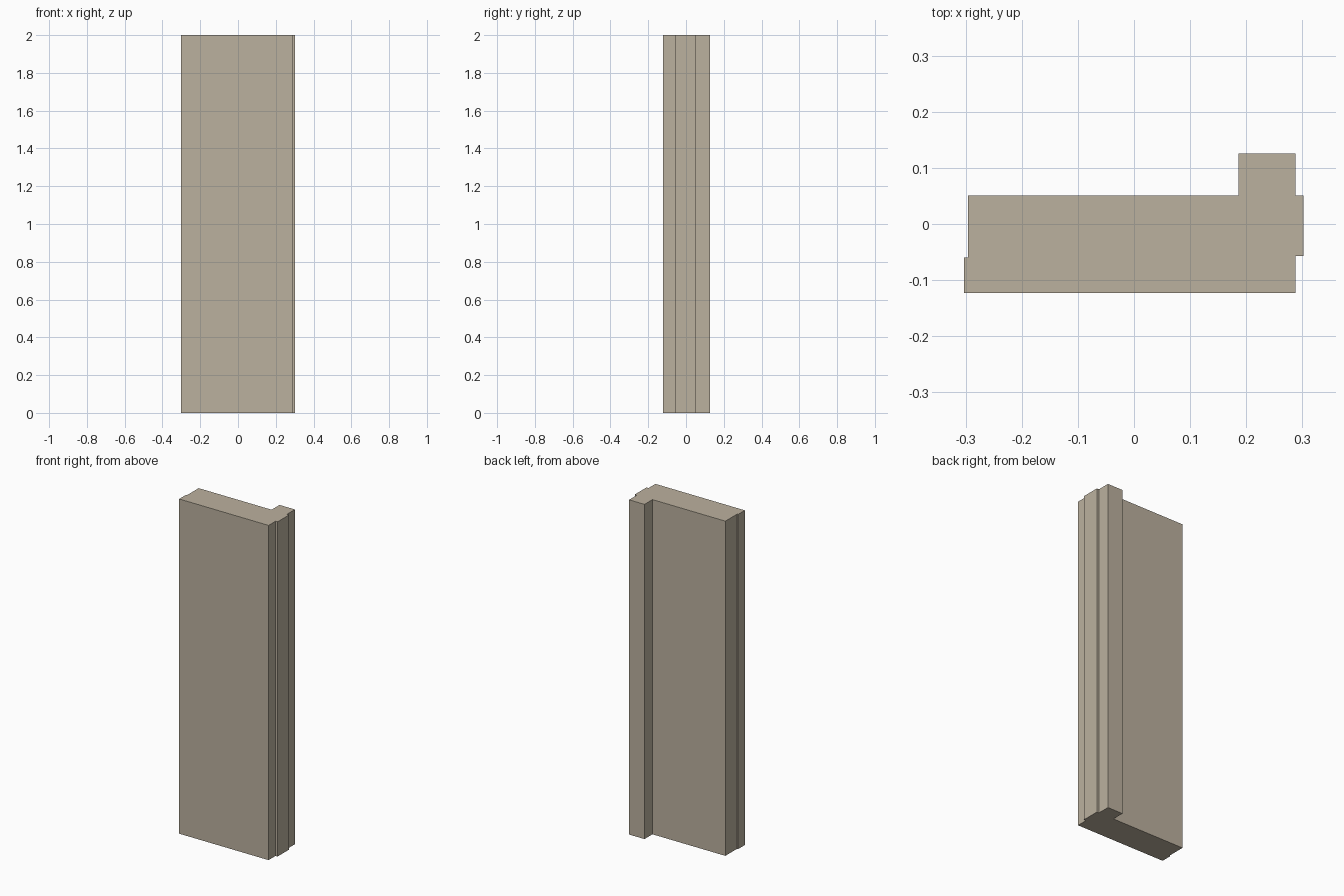
import bpy, bmesh

if "Cube" in bpy.data.objects:
    bpy.data.objects.remove(bpy.data.objects["Cube"])

HEIGHT = 2.0

stone = bpy.data.materials.new("warm_beige")
stone.diffuse_color = (0.50, 0.44, 0.345, 1.0)
stone.use_nodes = True
stone.node_tree.nodes["Principled BSDF"].inputs["Base Color"].default_value = stone.diffuse_color

# Cross-section seen from above, counter-clockwise: slab, right tongue, back rib, left rebate
profile = [
    (-0.303, -0.123), (0.288, -0.123),
    (0.288, -0.057), (0.302, -0.057), (0.302, 0.051), (0.288, 0.051),
    (0.288, 0.126), (0.186, 0.126), (0.186, 0.051),
    (-0.296, 0.051), (-0.296, -0.060), (-0.303, -0.060),
]

# Extrude the cross-section into the full-height panel
bm = bmesh.new()
base = bm.faces.new([bm.verts.new((x, y, 0.0)) for x, y in profile])
top = bmesh.ops.extrude_face_region(bm, geom=[base], use_keep_orig=True)
bmesh.ops.translate(bm, vec=(0, 0, HEIGHT),
                    verts=[g for g in top["geom"] if isinstance(g, bmesh.types.BMVert)])
bmesh.ops.recalc_face_normals(bm, faces=bm.faces[:])

mesh = bpy.data.meshes.new("wall_panel")
bm.to_mesh(mesh)
bm.free()
mesh.materials.append(stone)
panel = bpy.data.objects.new("wall_panel", mesh)
bpy.context.collection.objects.link(panel)
